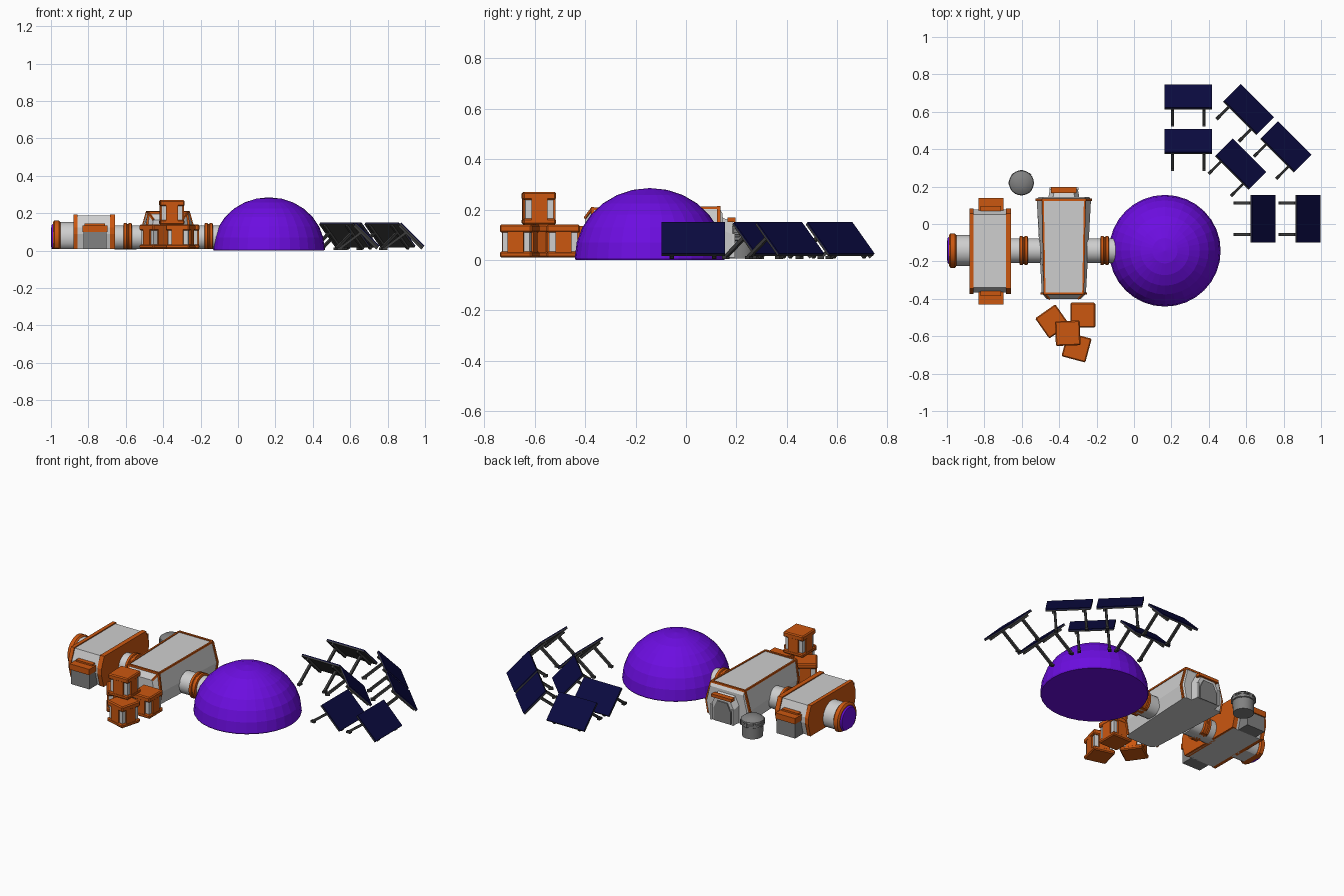
import bpy, bmesh, math
from mathutils import Vector, Matrix

if "Cube" in bpy.data.objects:
    bpy.data.objects.remove(bpy.data.objects["Cube"])


def mat(name, rgb):
    m = bpy.data.materials.new(name)
    m.diffuse_color = (*rgb, 1)
    m.use_nodes = True
    m.node_tree.nodes["Principled BSDF"].inputs["Base Color"].default_value = m.diffuse_color
    return m


WHITE = mat("off_white", (0.62, 0.62, 0.62))
ORANGE = mat("orange", (0.60, 0.095, 0.005))
PURPLE = mat("purple_glass", (0.15, 0.004, 0.75))
GREY = mat("mid_grey", (0.22, 0.22, 0.22))
DARK = mat("dark_grey", (0.045, 0.045, 0.045))
NAVY = mat("navy_cells", (0.003, 0.003, 0.05))


def finish(name, bm, material, matrix=None, smooth=False):
    bmesh.ops.recalc_face_normals(bm, faces=bm.faces)
    if matrix:
        bm.transform(matrix)
    me = bpy.data.meshes.new(name)
    bm.to_mesh(me)
    bm.free()
    me.materials.append(material)
    ob = bpy.data.objects.new(name, me)
    bpy.context.collection.objects.link(ob)
    if smooth:
        bpy.ops.object.select_all(action='DESELECT')
        ob.select_set(True)
        bpy.context.view_layer.objects.active = ob
        bpy.ops.object.shade_smooth_by_angle(angle=math.radians(30))
    return ob


def loft(name, rings, material, matrix=None, smooth=False):
    bm = bmesh.new()
    vs = [[bm.verts.new(p) for p in r] for r in rings]
    n = len(vs[0])
    for a, b in zip(vs, vs[1:]):
        for i in range(n):
            j = (i + 1) % n
            bm.faces.new((a[i], a[j], b[j], b[i]))
    bm.faces.new(vs[0])
    bm.faces.new(vs[-1])
    return finish(name, bm, material, matrix, smooth)


def box(name, lo, hi, material, matrix=None, bevel=0):
    bm = bmesh.new()
    bmesh.ops.create_cube(bm, size=1)
    for v in bm.verts:
        v.co = [l + (c + 0.5) * (h - l) for l, c, h in zip(lo, v.co, hi)]
    if bevel:
        bmesh.ops.bevel(bm, geom=bm.edges[:], offset=bevel, segments=1, affect='EDGES')
    return finish(name, bm, material, matrix)


def beam(name, a, b, w, material, matrix=None):
    a, b = Vector(a), Vector(b)
    d = b - a
    m = Matrix.Translation(a) @ d.to_track_quat('Z', 'Y').to_matrix().to_4x4()
    return box(name, (-w / 2, -w / 2, 0), (w / 2, w / 2, d.length), material,
               matrix @ m if matrix else m)


def lathe(name, x, y, profile, material, n=32, smooth=False):
    rings = [[(x + r * math.cos(2 * math.pi * i / n), y + r * math.sin(2 * math.pi * i / n), z)
              for i in range(n)] for r, z in profile]
    return loft(name, rings, material, smooth=smooth)


def tube(name, stations, material, y=-0.142, z=0.07):
    # Tunnel along x with its underside cut flat; stations are (x, radius)
    n = 24
    rings = [[(x, y + r * math.cos(2 * math.pi * (i + .5) / n),
               max(0.01, z + r * math.sin(2 * math.pi * (i + .5) / n))) for i in range(n)]
             for x, r in stations]
    return loft(name, rings, material, smooth=True)


# Dome
lathe("dome", 0.165, -0.143,
      [(0.295, 0)] + [(0.297 * math.cos(a) + 0.0015, 0.008 + 0.277 * math.sin(a))
                      for a in [math.pi / 2 * k / 7 for k in range(8)]], PURPLE)

# Tunnels and their double collars
tube("tunnel_left", [(-0.67, 0.066), (-0.50, 0.066)], WHITE)
tube("tunnel_right", [(-0.25, 0.066), (-0.085, 0.066)], WHITE)
for side, cx in (("left", -0.59), ("right", -0.157)):
    tube("collar_" + side, [(cx - .023, .07), (cx - .02, .079), (cx - .006, .079), (cx - .003, .073),
                            (cx + .003, .073), (cx + .006, .079), (cx + .02, .079), (cx + .023, .07)], ORANGE)

# Observation end with round window
tube("window_tunnel", [(-0.95, 0.083), (-0.86, 0.083)], WHITE)
tube("window_ring", [(-0.988, 0.084), (-0.982, 0.093), (-0.958, 0.093), (-0.95, 0.084)], ORANGE)
tube("window_glass", [(-1.0, 0.045), (-0.996, 0.068), (-0.984, 0.079)], PURPLE)

# Left module: chamfered block with orange end flanges
CY = -0.145


def block(g):
    half = [(0.20 + g, 0.01), (0.222 + g, 0.09), (0.222 + g, 0.125), (0.195 + g, 0.188 + g)]
    return [(CY + y, z) for y, z in half] + [(CY - y, z) for y, z in reversed(half)]


for nm, x0, x1, g, m in (("left_module", -0.865, -0.67, 0, WHITE),
                         ("flange_outer", -0.88, -0.858, 0.006, ORANGE),
                         ("flange_inner", -0.685, -0.657, 0.006, ORANGE)):
    loft(nm, [[(x, y, z) for y, z in block(g)] for x in (x0, x1)], m)

# Side vestibules, mirrored front and back
for nm, s in (("back", 1), ("front", -1)):
    for part, w, o0, o1, z0, z1, m in (("body", .062, .19, .278, .01, .105, GREY),
                                       ("hood", .066, .19, .285, .10, .135, ORANGE),
                                       ("collar", .055, .19, .24, .13, .145, ORANGE)):
        ys = sorted((CY + s * o0, CY + s * o1))
        box(f"vestibule_{part}_{nm}", (-.765 - w, ys[0], z0), (-.765 + w, ys[1], z1), m)

# Main module: tapered hull of hexagonal section
MX = -0.375


def hull(y, w, top):
    half = [(w - 0.015, 0.01), (w, 0.09), (min(0.112, w - .015), top)]
    return [(MX + x, y, z) for x, z in half] + [(MX - x, y, z) for x, z in reversed(half)]


STATIONS = [(-0.40, 0.092, 0.165), (-0.372, 0.118, 0.203), (0.13, 0.145, 0.207), (0.145, 0.135, 0.185)]
rings = [hull(*s) for s in STATIONS]
loft("main_module", rings, WHITE)

# Orange edge trim on the hull
for r in (rings[1], rings[2]):
    for i in range(5):
        beam("end_trim", r[i], r[i + 1], 0.012, ORANGE)
for i in (2, 3):
    beam("roof_edge_trim", rings[1][i], rings[2][i], 0.010, ORANGE)
    beam("front_slope_trim", rings[0][i], rings[1][i], 0.010, ORANGE)


# Airlock on the back of the main module
def arch(y, w, top):
    half = [(w, 0.01), (w, top - 0.05), (w - 0.025, top)]
    return [(MX + x, y, z) for x, z in half] + [(MX - x, y, z) for x, z in reversed(half)]


loft("airlock", [arch(0.13, 0.085, 0.175), arch(0.185, 0.075, 0.15)], WHITE)
loft("airlock_door", [arch(0.18, 0.06, 0.135), arch(0.191, 0.058, 0.133)], GREY)
box("airlock_hood", (MX - .068, .165, .15), (MX + .068, .197, .168), ORANGE)
for s in (-1, 1):
    beam("airlock_trim", (MX + s * .072, .188, .01), (MX + s * .072, .188, .105), 0.012, WHITE)

# Storage tank
lathe("tank", -0.602, 0.22,
      [(.058, .005), (.06, .075), (.067, .078), (.067, .09), (.06, .092), (.06, .098),
       (.066, .10), (.064, .108), (.045, .122), (.02, .128), (.004, .129)], GREY, 24, True)
for k in range(8):
    a = k * math.pi / 4
    box("tank_clamp", (.056, -.008, .074), (.068, .008, .104), GREY,
        Matrix.Translation((-.602, .22, 0)) @ Matrix.Rotation(a, 4, 'Z'))

# Crates: white core, orange caps and a central band on each side
for x, y, z, deg in ((-.273, -.487, .01, 0), (-.437, -.521, .01, 35),
                     (-.307, -.66, .01, -15), (-.354, -.584, .14, 2)):
    m = Matrix.Translation((x, y, z)) @ Matrix.Rotation(math.radians(deg), 4, 'Z')
    box("crate_core", (-.056, -.056, .005), (.056, .056, .125), WHITE, m)
    box("crate_lid", (-.066, -.066, .098), (.066, .066, .13), ORANGE, m, .006)
    box("crate_base", (-.066, -.066, 0), (.066, .066, .024), ORANGE, m, .006)
    box("crate_band_x", (-.065, -.032, .015), (.065, .032, .11), ORANGE, m)
    box("crate_band_y", (-.032, -.065, .015), (.032, .065, .11), ORANGE, m)

# Solar panels: local +x is the low, outward side
for x, y, deg in ((.29, .68, 90), (.29, .442, 90), (.612, .612, 45), (.812, .412, 45),
                  (.57, .32, 45), (.93, .028, 0), (.69, .028, 0)):
    m = Matrix.Translation((x, y, 0)) @ Matrix.Rotation(math.radians(deg), 4, 'Z')
    tilt = m @ Matrix.Translation((0, 0, .083)) @ Matrix.Rotation(math.radians(45), 4, 'Y')
    box("panel_back", (-.088, -.126, -.007), (.088, .126, .001), DARK, tilt)
    box("panel_cells", (-.088, -.126, .001), (.088, .126, .007), NAVY, tilt)
    for s in (-.084, .084):
        box("panel_rail", (-.084, s - .007, -.02), (.09, s + .007, -.006), DARK, tilt)
        beam("panel_strut", (-.03, s, .098), (-.145, s, .012), 0.014, DARK, m)
        box("panel_foot", (-.158, s - .009, .004), (-.132, s + .009, .016), DARK, m)
